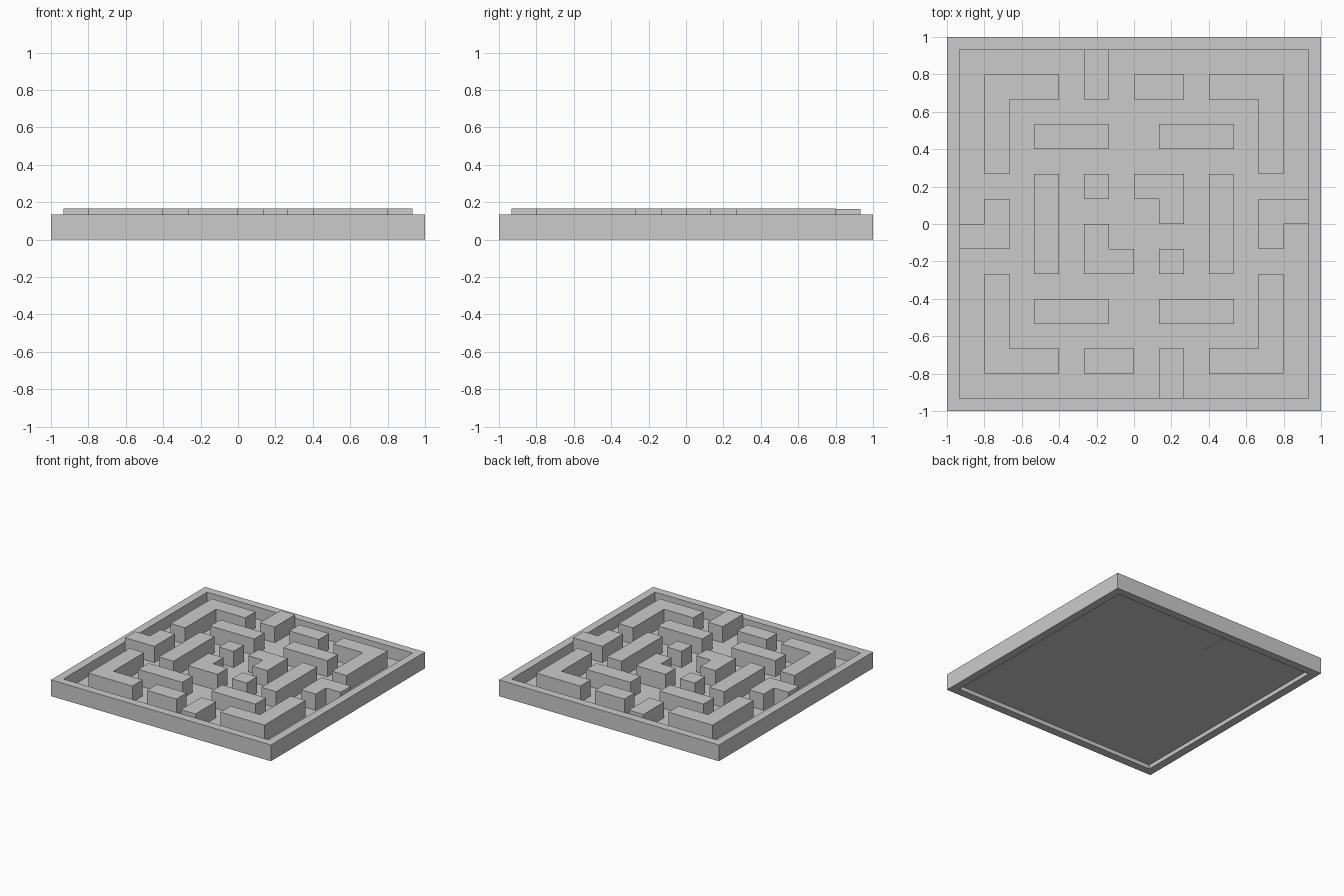
import bpy, bmesh

if "Cube" in bpy.data.objects:
    bpy.data.objects.remove(bpy.data.objects["Cube"])

U = 2 / 15            # one maze cell
FLOOR = U / 4         # height of the floor sheet
WALL_TOP = FLOOR + U


def make_object(name, bm):
    bmesh.ops.recalc_face_normals(bm, faces=bm.faces)
    mesh = bpy.data.meshes.new(name)
    bm.to_mesh(mesh)
    bm.free()
    ob = bpy.data.objects.new(name, mesh)
    bpy.context.collection.objects.link(ob)
    return ob


def prism(name, outline, z0, z1):
    """Extrude an outline given in cells from z0 up to z1."""
    bm = bmesh.new()
    face = bm.faces.new([bm.verts.new((x * U, y * U, z0)) for x, y in outline])
    ext = bmesh.ops.extrude_face_region(bm, geom=[face], use_keep_orig=True)
    verts = [g for g in ext["geom"] if isinstance(g, bmesh.types.BMVert)]
    bmesh.ops.translate(bm, verts=verts, vec=(0, 0, z1 - z0))
    return make_object(name, bm)


def box(x0, y0, x1, y1):
    return [(x0, y0), (x1, y0), (x1, y1), (x0, y1)]


def wall_pair(name, outline, drop=0.0):
    """A wall and its half-turn copy on the opposite side of the maze."""
    prism(name + "_a", outline, FLOOR - drop, WALL_TOP - drop)
    prism(name + "_b", [(-x, -y) for x, y in outline], FLOOR, WALL_TOP)


def mirrored(outline):
    return [(-x, y) for x, y in outline]


# outer frame: square ring
bm = bmesh.new()
rings = [[bm.verts.new((sx * r * U, sy * r * U, z))
          for sx, sy in ((-1, -1), (1, -1), (1, 1), (-1, 1))]
         for r, z in ((7.5, 0), (7.5, U), (7, U), (7, 0))]
for k in range(4):
    a, b = rings[k], rings[(k + 1) % 4]
    for i in range(4):
        j = (i + 1) % 4
        bm.faces.new((a[i], a[j], b[j], b[i]))
make_object("outer_frame", bm)

# thin floor sheet
bm = bmesh.new()
bm.faces.new([bm.verts.new((x * U, y * U, FLOOR)) for x, y in box(-7, -7, 7, 7)])
make_object("floor", bm)

# corner walls and inner bars, alike in all four corners
corner = [(3, 5), (5, 5), (5, 2), (6, 2), (6, 6), (3, 6)]
bar = box(1, 3, 4, 4)
wall_pair("corner_wall_right", corner)
wall_pair("corner_wall_left", mirrored(corner))
wall_pair("cross_bar_right", bar)
wall_pair("cross_bar_left", mirrored(bar))

# long side bars
wall_pair("side_bar", box(3, -2, 4, 2))

# end walls: short bar and the tab joined to the frame
wall_pair("end_bar", box(0, 5, 2, 6))
wall_pair("end_tab", box(-2, 5, -1, 7), drop=0.004)

# bent tabs joined to the left and right frame
wall_pair("side_tab", [(5, -1), (6, -1), (6, 0), (7, 0), (7, 1), (5, 1)])

# centre chamber: bent walls and corner posts
wall_pair("centre_bend", [(0, 1), (1, 1), (1, 0), (2, 0), (2, 2), (0, 2)])
wall_pair("centre_post", box(-2, 1, -1, 2))
